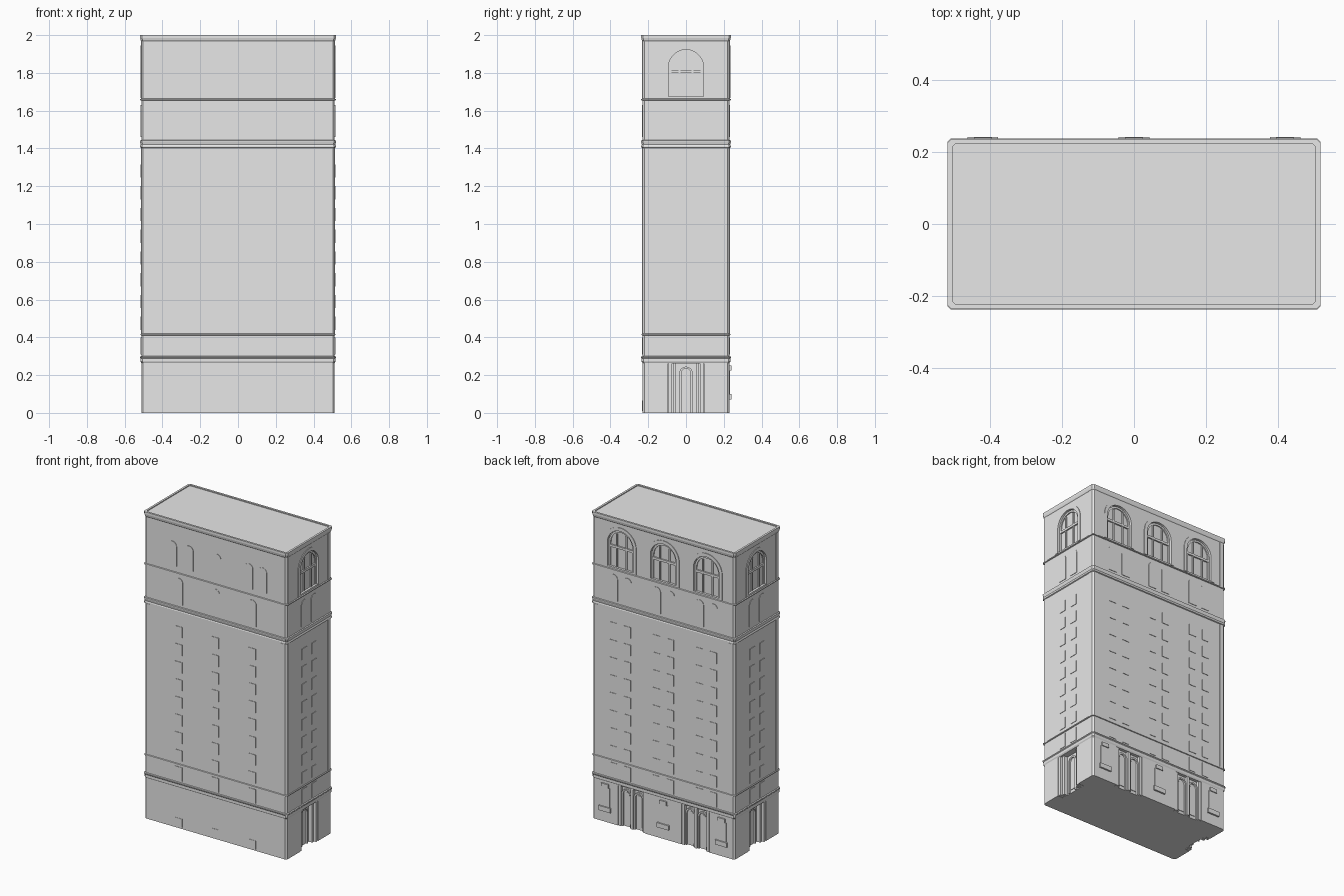
import bpy, bmesh, math
from mathutils import Vector

cube = bpy.data.objects.get("Cube")
if cube:
    bpy.data.objects.remove(cube, do_unlink=True)

stone = bpy.data.materials.new("pale grey stone")
stone.use_nodes = True
GREY = (0.8, 0.8, 0.8, 1)
stone.diffuse_color = GREY
stone.node_tree.nodes["Principled BSDF"].inputs["Base Color"].default_value = GREY

HX, HY = 0.512, 0.231      # half size of the tower body
CHAMFER = 0.01
# each wall: outward direction, direction along the wall, distance from the centre
WALLS = {
    "front": (Vector((0, -1, 0)), Vector((1, 0, 0)), HY),
    "back": (Vector((0, 1, 0)), Vector((1, 0, 0)), HY),
    "left": (Vector((1, 0, 0)), Vector((0, 1, 0)), HX),
    "right": (Vector((-1, 0, 0)), Vector((0, 1, 0)), HX),
}
SIDES = ("left", "right")


def finish(bm, name):
    bmesh.ops.recalc_face_normals(bm, faces=bm.faces)
    mesh = bpy.data.meshes.new(name)
    bm.to_mesh(mesh)
    bm.free()
    mesh.materials.append(stone)
    ob = bpy.data.objects.new(name, mesh)
    bpy.context.collection.objects.link(ob)
    return ob


def loft(name, sections):
    """Chamfered rectangles, given as (offset from the wall, height), joined into a solid."""
    bm = bmesh.new()
    rings = []
    for off, z in sections:
        x, y, c = HX + off, HY + off, CHAMFER
        pts = [(x, y - c), (x - c, y), (c - x, y), (-x, y - c),
               (-x, c - y), (c - x, -y), (x - c, -y), (x, c - y)]
        rings.append([bm.verts.new((px, py, z)) for px, py in pts])
    for a, b in zip(rings, rings[1:]):
        for i in range(8):
            j = (i + 1) % 8
            bm.faces.new((a[i], a[j], b[j], b[i]))
    bm.faces.new(rings[0])
    bm.faces.new(rings[-1])
    return finish(bm, name)


def outline(u, w, z0, z1, arched):
    """Closed outline of a rectangle or a round-headed opening."""
    r = w / 2
    if not arched:
        return [(u - r, z0), (u + r, z0), (u + r, z1), (u - r, z1)]
    head = [(u + r * math.cos(math.pi * i / 14), z1 - r + r * math.sin(math.pi * i / 14))
            for i in range(15)]
    return [(u - r, z0), (u + r, z0)] + head


def place(bm, wall, pts, d):
    n, t, dist = WALLS[wall]
    return [bm.verts.new(n * (dist + d) + t * u + Vector((0, 0, z))) for u, z in pts]


def panel(bm, wall, u, w, z0, z1, d0, d1, arched=False):
    """Solid panel on a wall, from depth d0 to depth d1."""
    pts = outline(u, w, z0, z1, arched)
    a, b = place(bm, wall, pts, d0), place(bm, wall, pts, d1)
    for i in range(len(pts)):
        j = (i + 1) % len(pts)
        bm.faces.new((a[i], a[j], b[j], b[i]))
    bm.faces.new(a)
    bm.faces.new(b)


def surround(bm, wall, u, w, z0, z1, thick, d0, d1):
    """Round-headed frame, open at the foot."""
    outer = outline(u, w, z0, z1, True)[1:] + [(u - w / 2, z0)]
    inner = outline(u, w - 2 * thick, z0, z1 - thick, True)[1:] + [(u - w / 2 + thick, z0)]
    loops = [place(bm, wall, p, d) for p, d in
             ((outer, d0), (outer, d1), (inner, d1), (inner, d0))]
    for k in range(4):
        a, b = loops[k], loops[(k + 1) % 4]
        for i in range(len(a) - 1):
            bm.faces.new((a[i], a[i + 1], b[i + 1], b[i]))
    for end in (0, -1):
        bm.faces.new([loop[end] for loop in loops])


# Bay centres on each wall
BAY = 0.31
big_arches = [("back", u) for u in (-BAY, 0, BAY)] + [(s, 0) for s in SIDES]
portals = [("back", u, 0.2) for u in (-0.23, 0.23)] + [(s, 0, 0.19) for s in SIDES]
PORTAL_DEPTH = {"back": -0.02, "left": -0.04, "right": -0.04}
window_columns = [(wall, u + s * 0.05) for wall, u in big_arches for s in (-1, 1)]
front_columns = [("front", u) for u in (-0.265, 0, 0.265)]

# Tower body with recessed big arches and portals
body = loft("tower_body", [(0, 0), (0, 1.975)])
bm = bmesh.new()
for wall, u in big_arches:
    panel(bm, wall, u, 0.19, 1.675, 1.925, -0.015, 0.03, True)
for wall, u, w in portals:
    panel(bm, wall, u, w, -0.02, 0.262, PORTAL_DEPTH[wall], 0.03)
cutter = finish(bm, "opening_cutter")
cutter.hide_render = True
mod = body.modifiers.new("openings", 'BOOLEAN')
mod.operation, mod.solver, mod.object = 'DIFFERENCE', 'EXACT', cutter
deps = bpy.context.evaluated_depsgraph_get()
cut_mesh = bpy.data.meshes.new_from_object(body.evaluated_get(deps))
body.modifiers.clear()
body.data = cut_mesh
bpy.data.objects.remove(cutter, do_unlink=True)

# Horizontal mouldings and the roof rim
loft("ground_ledge", [(0, 0.265), (0.004, 0.272), (0.004, 0.288), (0.007, 0.292), (0.007, 0.298), (0, 0.3)])
loft("lower_string_course", [(0, 0.41), (0.005, 0.412), (0.005, 0.418), (0, 0.42)])
loft("main_cornice", [(0, 1.403), (0.006, 1.406), (0.006, 1.414), (0.003, 1.42), (0.007, 1.436), (0.007, 1.442), (0, 1.444)])
loft("upper_string_course", [(0, 1.654), (0.006, 1.656), (0.006, 1.662), (0, 1.664)])
loft("roof_rim", [(0, 1.968), (0.003, 1.972), (0.006, 1.985), (0.006, 2), (-0.007, 2), (-0.007, 1.994)])

# Corner strips on the shaft and the top storey
bm = bmesh.new()
for wall, (n, t, dist) in WALLS.items():
    edge = (HY if dist == HX else HX) - CHAMFER
    for s in (-1, 1):
        for z0, z1 in ((0.42, 1.403), (1.664, 1.968)):
            panel(bm, wall, s * (edge - 0.015), 0.03, z0, z1, -0.005, 0.002)
finish(bm, "corner_strips")

# Rows of shaft windows and the windows just above the ground storey
bm = bmesh.new()
for wall, u in window_columns + front_columns:
    for row in range(8):
        top = 1.315 - row * 0.115
        panel(bm, wall, u, 0.05, top - 0.07, top, -0.005, 0.003)
    panel(bm, wall, u, 0.05, 0.31, 0.4, -0.005, 0.003)
finish(bm, "shaft_windows")

# Round-headed windows under the top storey, and those high on the front
bm = bmesh.new()
for wall, u in window_columns + front_columns:
    panel(bm, wall, u, 0.06, 1.46, 1.63, -0.005, 0.003, True)
for u in (-0.31, -0.19, 0.01, 0.24, 0.34):
    panel(bm, "front", u, 0.06, 1.7, 1.86, -0.005, 0.003, True)
finish(bm, "arched_windows")

# Big arch surrounds and glazing bars
frames, bars = bmesh.new(), bmesh.new()
for wall, u in big_arches:
    surround(frames, wall, u, 0.23, 1.668, 1.945, 0.022, -0.005, 0.004)
    surround(bars, wall, u, 0.18, 1.677, 1.92, 0.012, -0.017, -0.008)
    for s in (-1, 1):
        panel(bars, wall, u + s * 0.035, 0.01, 1.677, 1.895, -0.017, -0.008)
    panel(bars, wall, u, 0.17, 1.8, 1.815, -0.017, -0.006)
finish(frames, "big_arch_surrounds")
finish(bars, "big_arch_glazing_bars")

# Portals: square pillars, arched doors and door surrounds
pillars, doors = bmesh.new(), bmesh.new()
for wall, u, w in portals:
    d = PORTAL_DEPTH[wall]
    double = wall == "back"
    for s in (-1, 1):
        panel(pillars, wall, u + s * (w / 2 - 0.011), 0.018, 0, 0.262, d - 0.005, -0.002)
        if not double:
            panel(pillars, wall, u + s * 0.062, 0.016, 0, 0.262, d - 0.005, -0.015)
    if double:
        panel(pillars, wall, u, 0.018, 0, 0.262, d - 0.005, -0.002)
    for v in ((-0.045, 0.045) if double else (0,)):
        surround(doors, wall, u + v, 0.07, 0, 0.245, 0.01, d - 0.005, d + 0.01)
        panel(doors, wall, u + v, 0.04, 0.02, 0.225, d - 0.005, d + 0.004, True)
finish(pillars, "portal_pillars")
finish(doors, "portal_doors")

# Ground windows at the back with boxes above and below
bm = bmesh.new()
for u in (-0.42, 0, 0.42):
    panel(bm, "back", u, 0.065, 0.1, 0.225, -0.005, 0.003)
    panel(bm, "back", u, 0.085, 0.07, 0.1, -0.005, 0.011)
    panel(bm, "back", u, 0.05, 0.225, 0.25, -0.005, 0.009)
finish(bm, "ground_window_boxes")

# Low vents on the front
bm = bmesh.new()
for wall, u in front_columns:
    panel(bm, wall, u, 0.05, 0.01, 0.065, -0.005, 0.002)
finish(bm, "front_vents")
